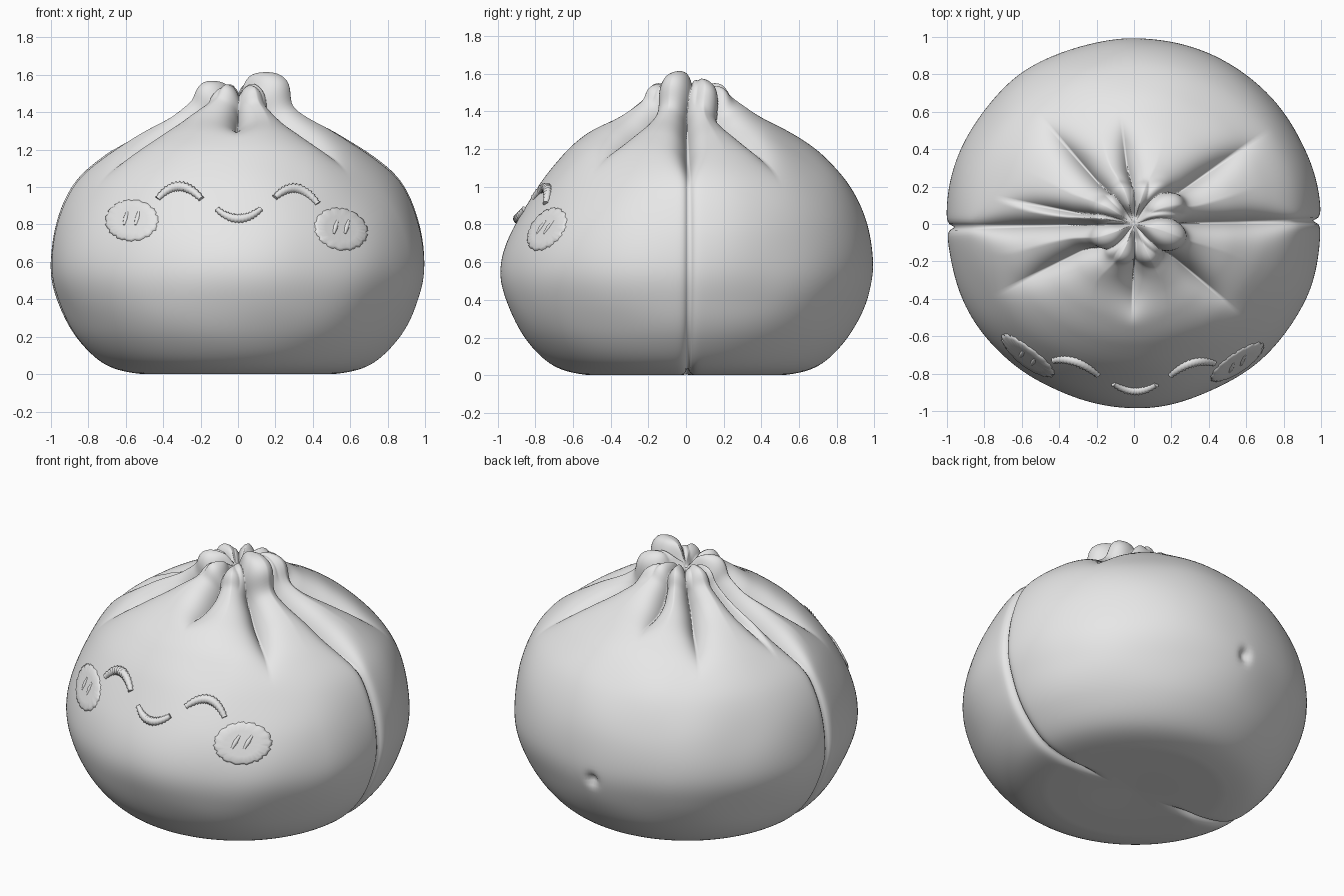
import bpy, bmesh, math
from mathutils import Vector, noise

if "Cube" in bpy.data.objects:
    bpy.data.objects.remove(bpy.data.objects["Cube"])

dough = bpy.data.materials.new("pale_dough")
dough.use_nodes = True
COLOUR = (0.8, 0.8, 0.8, 1)
dough.diffuse_color = COLOUR
dough.node_tree.nodes["Principled BSDF"].inputs["Base Color"].default_value = COLOUR

# Radius and height of the bun outline, from underside centre to the top hollow
OUTLINE = [(0, .01), (.3, 0), (.52, 0), (.71, .05), (.86, .19), (.96, .38), (1.005, .57),
           (.975, .8), (.88, 1.01), (.73, 1.17), (.56, 1.29), (.41, 1.375), (.3, 1.45),
           (.21, 1.5), (.11, 1.5), (0, 1.47)]
# Pleats: outer angle, inner angle, outer radius, depth, width
PLEATS = [(35, 58, .9, .13, .06), (97, 88, .62, .12, .05), (131, 122, .8, .13, .055),
          (169, 162, .78, .1, .04), (207, 232, .9, .13, .06), (269, 272, .6, .15, .065),
          (320, 314, .85, .13, .06)]
# Side seams: outer angle, inner angle
SEAMS = [(1, 16), (181, 181)]
# Fold tips at the top: x, y, lift, radius
TIPS = [(.15, -.04, .115, .125), (-.12, -.07, .07, .105), (.16, .12, .075, .11),
        (.03, .14, .05, .085), (-.06, .14, .05, .085), (-.14, .06, .05, .085),
        (.07, -.14, .05, .085), (-.04, -.14, .055, .08)]
STEPS, SEGMENTS = 8, 360


def smooth(a, b, v):
    t = min(1, max(0, (v - a) / (b - a)))
    return t * t * (3 - 2 * t)


def spline(points, steps):
    """Catmull-Rom curve through the points."""
    p = [Vector(q) for q in points]
    p = [2 * p[0] - p[1]] + p + [2 * p[-1] - p[-2]]
    out = []
    for a, b, c, d in zip(p, p[1:], p[2:], p[3:]):
        for i in range(steps):
            t = i / steps
            out.append(.5 * (2 * b + (c - a) * t + (2 * a - 5 * b + 4 * c - d) * t * t
                             + (3 * b - a - 3 * c + d) * t ** 3))
    return out + [p[-2]]


CURVE = spline(OUTLINE, STEPS)


def flatten(theta, z):
    """The face side slopes back a little more than the rest."""
    slope = .11 * max(0, -math.sin(theta)) * math.exp(-((z - 1.07) / .34) ** 2)
    return 1 - slope - .012 * math.sin(theta) ** 2


def groove(theta, r, z):
    """Depth of the deepest fold at this place; folds pinch shut towards the centre."""
    deepest = 0
    hollow = smooth(.01, .1, r) * (.45 + .55 * smooth(.12, .35, r))
    pinch = .35 + .65 * smooth(.08, .38, r)

    def fold(angle, depth, width):
        d = (theta - math.radians(angle) + math.pi) % math.tau - math.pi
        return depth * math.exp(-abs(r * d) / width)

    if z > .7:
        for outer, inner, end, depth, width in PLEATS:
            angle = inner + (outer - inner) * smooth(.08, .4, r)
            strength = hollow * (1 - smooth(end * .5, end, r))
            deepest = max(deepest, strength * fold(angle, depth, width * pinch))
    for outer, inner in SEAMS:
        top = smooth(1, 1.25, z)
        angle = inner + (outer - inner) * smooth(.08, .3, r) if z > 1 else outer
        reach = smooth(.2, .45, r) if z < .3 else hollow
        width = .016 + (.045 * pinch - .016) * top
        deepest = max(deepest, reach * fold(angle, .042 + .095 * top, width))
    return deepest


def finish(name, mesh):
    ob = bpy.data.objects.new(name, mesh)
    bpy.context.collection.objects.link(ob)
    mesh.materials.append(dough)


def from_bmesh(name, bm):
    bmesh.ops.recalc_face_normals(bm, faces=bm.faces)
    for f in bm.faces:
        f.smooth = True
    mesh = bpy.data.meshes.new(name)
    bm.to_mesh(mesh)
    bm.free()
    finish(name, mesh)


def skin(bm, rings):
    """Join closed rings of vertices with quads."""
    for a, b in zip(rings, rings[1:]):
        n = len(a)
        for j in range(n):
            k = (j + 1) % n
            bm.faces.new((a[j], a[k], b[k], b[j]))


def cap(bm, ring, centre):
    for j in range(len(ring)):
        bm.faces.new((ring[j], ring[(j + 1) % len(ring)], centre))


# Bun body with pleats, fold tips, side seams and a small dent at the back
bm = bmesh.new()
rings = []
DENT = Vector((-.02, .985, .49))
for before, here, after in zip(CURVE, CURVE[1:], CURVE[2:]):
    tangent = (after - before).normalized()
    normal = Vector((tangent.y, -tangent.x))
    r, z = here
    ring = []
    for j in range(SEGMENTS):
        theta = math.tau * j / SEGMENTS
        around = Vector((math.cos(theta), math.sin(theta), 0))
        place = around * r + Vector((0, 0, z))
        push = -groove(theta, r, z)
        push += .012 * noise.noise(place * 2.5) * smooth(.1, .4, z)
        push -= .04 * math.exp(-((place - DENT).length / .035) ** 2)
        if z > 1.3:
            push += max(lift * math.exp(-(math.hypot(place.x - x, place.y - y) / size) ** 4)
                        for x, y, lift, size in TIPS)
        radius = max(.004, (r + normal.x * push) * flatten(theta, z))
        ring.append(bm.verts.new(around * radius + Vector((0, 0, max(0, z + normal.y * push)))))
    rings.append(ring)
skin(bm, rings)
cap(bm, rings[0], bm.verts.new((0, 0, CURVE[0].y)))
cap(bm, rings[-1], bm.verts.new((0, 0, CURVE[-1].y)))
from_bmesh("bun_body", bm)


def on_face(x, z, lift=0):
    """Point on the front of the body, lifted outward."""
    r = next(a.x + (b.x - a.x) * (z - a.y) / (b.y - a.y)
             for a, b in zip(CURVE[2 * STEPS:], CURVE[2 * STEPS + 1:]) if a.y <= z < b.y)
    theta = -math.pi / 2
    for _ in range(4):
        full = r * flatten(theta, z)
        theta = -math.acos(max(-1, min(1, x / full)))
    around = Vector((math.cos(theta), math.sin(theta), 0))
    bumps = .012 * noise.noise((around * r + Vector((0, 0, z))) * 2.5)
    outward = (around + Vector((0, 0, .35))).normalized()
    return Vector((x, full * math.sin(theta), z)) + outward * (lift + bumps)


def stroke(name, path, thick, ridge):
    """Rope-like raised line along the face."""
    data = bpy.data.curves.new(name, "CURVE")
    data.dimensions = "3D"
    data.bevel_depth = thick
    data.bevel_resolution = 3
    data.use_fill_caps = True
    line = data.splines.new("POLY")
    line.points.add(len(path) - 1)
    for i, (point, (x, z)) in enumerate(zip(line.points, path)):
        point.co = (*on_face(x, z, .002), 1)
        taper = .6 + .4 * math.sin(math.pi * i / (len(path) - 1))
        point.radius = taper * (1 + ridge * (-1) ** i)
    line.use_smooth = True
    finish(name, data)


def arc(x, z, half, rise, slope):
    return [(x + half * t, z + rise * (1 - t * t) + slope * t)
            for t in (i / 14 - 1 for i in range(29))]


# Closed eyes and smile
stroke("right_eye", arc(-.31, .935, .115, .065, 0), .026, .15)
stroke("left_eye", arc(.31, .925, .115, .065, -.015), .026, .15)
stroke("mouth", arc(.005, .88, .115, -.05, 0), .024, .15)


def cheek(name, cx, cz, rx, rz, tilt):
    """Low padded oval with a ragged edge."""
    bm = bmesh.new()
    n = 64

    def spot(a, s, lift):
        u, v = rx * s * math.cos(a), rz * s * math.sin(a)
        return bm.verts.new(on_face(cx + u * math.cos(tilt) - v * math.sin(tilt),
                                    cz + u * math.sin(tilt) + v * math.cos(tilt), lift))

    rows = []
    for s, lift in ((1, -.015), (.97, .004), (.88, .01), (.6, .008), (.3, .007)):
        rows.append([spot(math.tau * j / n, s * (1 + .06 * s * math.sin(j * 2.4) * math.sin(j * .9)),
                          lift) for j in range(n)])
    skin(bm, rows)
    cap(bm, rows[-1], spot(0, 0, .007))
    from_bmesh(name, bm)
    for dx in (-.03, .03):
        mark = [(cx + dx + .01 * t, cz + .035 * t + .01) for t in (-1, 0, 1)]
        stroke(name + "_mark", mark, .014, 0)


cheek("right_cheek", -.565, .82, .14, .11, .1)
cheek("left_cheek", .55, .775, .145, .112, -.3)
